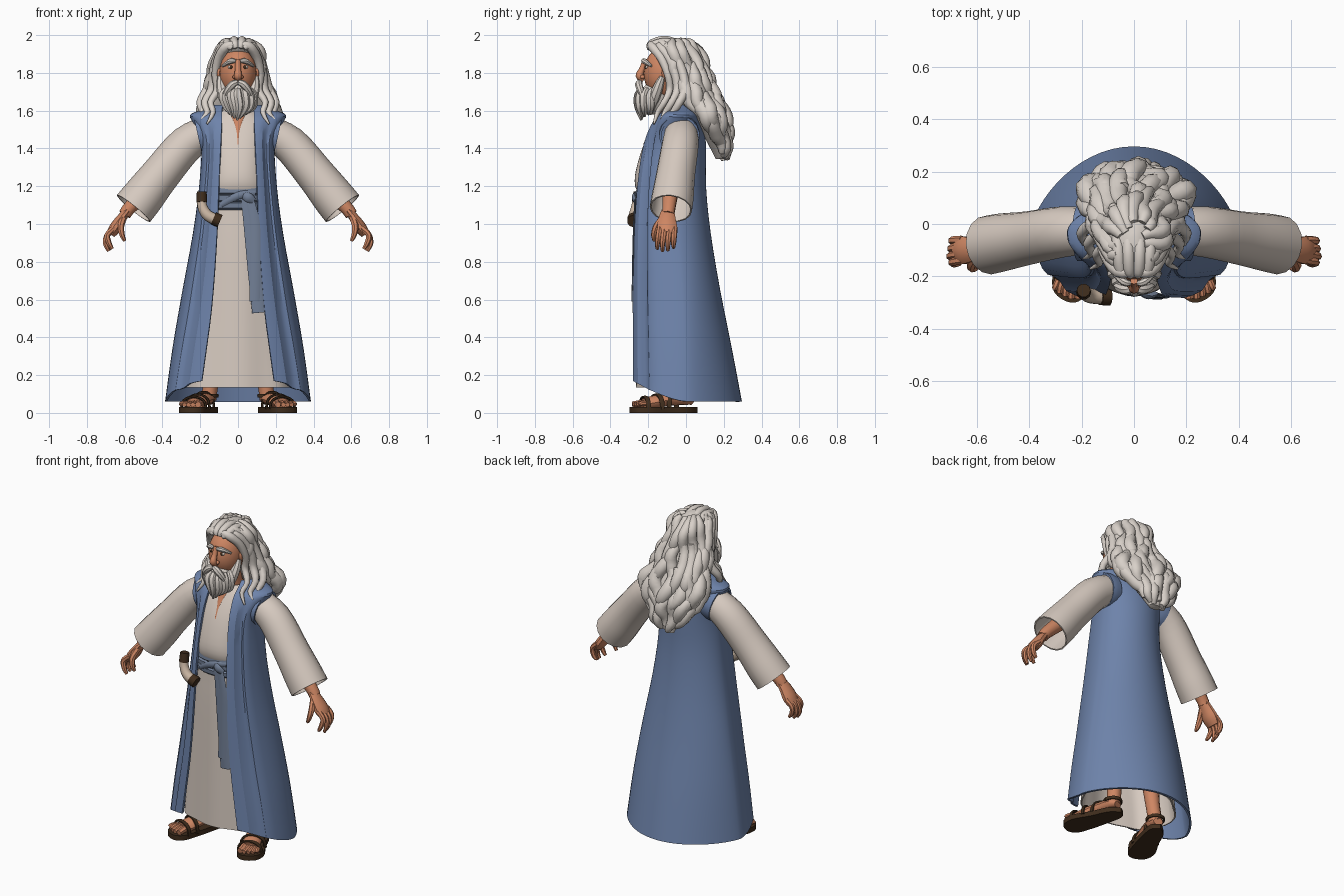
import bpy, bmesh, math, random
from mathutils import Vector

random.seed(4)
old = bpy.data.objects.get("Cube")
if old:
    bpy.data.objects.remove(old)


def material(name, r, g, b):
    m = bpy.data.materials.new(name)
    m.use_nodes = True
    m.diffuse_color = (r, g, b, 1)
    node = next(n for n in m.node_tree.nodes if n.type == 'BSDF_PRINCIPLED')
    node.inputs["Base Color"].default_value = (r, g, b, 1)
    return m


BLUE = material("robe_blue", .155, .228, .405)
SASH = material("sash_grey_blue", .165, .21, .3)
CREAM = material("linen_cream", .68, .595, .53)
HAIR = material("hair_grey", .69, .635, .585)
SKIN = material("skin", .62, .24, .125)
BROWN = material("leather_brown", .05, .026, .012)
HORN = material("horn_tan", .58, .46, .36)
WHITE = material("eye_white", .7, .62, .55)
Y, Z = Vector((0, 1, 0)), Vector((0, 0, 1))


def smooth(rows, steps=4):
    """Catmull-Rom through rows of equal length"""
    out, n = [], len(rows) - 1
    for i in range(n):
        quad = [rows[max(0, min(n, i + k))] for k in (-1, 0, 1, 2)]
        for s in range(steps):
            t = s / steps
            out.append([.5 * (2 * b + (c - a) * t + (2 * a - 5 * b + 4 * c - d) * t * t
                        + (3 * b - a - 3 * c + d) * t ** 3) for a, b, c, d in zip(*quad)])
    return out + [list(rows[-1])]


def loft(rings, closed=True, caps=True):
    n = len(rings[0])
    verts = [v for ring in rings for v in ring]
    faces = []
    for r in range(len(rings) - 1):
        for i in range(n if closed else n - 1):
            j = (i + 1) % n
            faces.append((r * n + i, r * n + j, r * n + n + j, r * n + n + i))
    if caps:
        faces += [tuple(range(n)), tuple(range(len(verts) - n, len(verts)))]
    return verts, faces


def tube(rows, ref=Y, sides=8, flat=(1, 1), caps=True, steps=4):
    """rows hold x, y, z, radius; flat scales the section across and along ref"""
    rows = smooth(rows, steps)
    pts = [Vector(r[:3]) for r in rows]
    rings = []
    for i, p in enumerate(pts):
        d = (pts[min(i + 1, len(pts) - 1)] - pts[max(i - 1, 0)]).normalized()
        u = d.cross(ref).normalized()
        v = u.cross(d)
        rings.append([p + rows[i][3] * (u * math.cos(a) * flat[0] + v * math.sin(a) * flat[1])
                      for a in (math.tau * k / sides for k in range(sides))])
    return loft(rings, True, caps)


def ball(c, r, sides=20, rows=12):
    rings = []
    for j in range(rows + 1):
        a = math.pi * (.03 + .94 * j / rows)
        rings.append([Vector((c[0] + r[0] * math.sin(a) * math.cos(t), c[1] + r[1] * math.sin(a) * math.sin(t),
                              c[2] + r[2] * math.cos(a))) for t in (math.tau * k / sides for k in range(sides))])
    return loft(rings)


def build(name, parts, mat, thick=0, angle=40):
    verts, faces = [], []
    for v, f in parts:
        faces += [tuple(i + len(verts) for i in q) for q in f]
        verts += v
    mesh = bpy.data.meshes.new(name)
    mesh.from_pydata(verts, [], faces)
    bm = bmesh.new()
    bm.from_mesh(mesh)
    bmesh.ops.recalc_face_normals(bm, faces=bm.faces[:])
    bm.to_mesh(mesh)
    bm.free()
    mesh.materials.append(mat)
    ob = bpy.data.objects.new(name, mesh)
    bpy.context.collection.objects.link(ob)
    bpy.ops.object.select_all(action='DESELECT')
    ob.select_set(True)
    bpy.context.view_layer.objects.active = ob
    if thick:
        m = ob.modifiers.new("thickness", 'SOLIDIFY')
        m.thickness, m.offset = thick, 0
        bpy.ops.object.convert(target='MESH')
    bpy.ops.object.shade_smooth_by_angle(angle=math.radians(angle))


def section(row, t, p):
    """row: z, opening, front y, half width, side y, back y; the back narrows towards the hem"""
    z, a, f, w, c, b = row
    ct, st = math.cos(t), math.sin(t)
    if st > 0:
        return Vector((w * ct, c + (b - c) * st ** (1.1 + .4 * max(0, 1 - z)), z))
    return Vector((w * math.copysign(abs(ct) ** p, ct), c - (c - f) * abs(st) ** p, z))


# Sleeveless open cloak with pleated front edges and a lifted front hem
cloak = [(.06, .19, -.285, .38, .0, .29), (.35, .16, -.28, .34, -.01, .235), (.65, .13, -.275, .288, -.025, .175),
         (.95, .11, -.27, .233, -.05, .125), (1.2, .1, -.255, .2, -.06, .1), (1.42, .09, -.22, .19, -.05, .1),
         (1.54, .085, -.17, .235, -.04, .085), (1.575, .085, -.14, .248, -.03, .075), (1.595, .085, -.12, .2, -.025, .07),
         (1.625, .08, -.09, .12, -.02, .055)]
PLEAT = (.012, .014, .013, -.01, -.008, .008, .012, .006)
COLS = 50
rings = []
for row in smooth(cloak, 3):
    t0 = math.acos((row[1] / row[3]) ** 1.25)
    ring = []
    for i in range(COLS + 1):
        v = section(row, -t0 + (math.pi + 2 * t0) * i / COLS, .8)
        k = min(i, COLS - i)
        if k < len(PLEAT):
            v.y -= PLEAT[k] * min(1, max(0, 1.62 - v.z) * 4)
        v.z += .12 * max(0, 1 - row[0] / .5) * max(0, -v.y / .27) ** 1.5
        ring.append(v)
    rings.append(ring)
build("cloak", [loft(rings, False, False)], BLUE, .012, 25)

# Long tunic
tunic = [(.135, 0, -.255, .295, -.02, .19), (.5, 0, -.25, .25, -.03, .15), (.9, 0, -.245, .2, -.05, .1),
         (1.12, 0, -.238, .175, -.06, .075), (1.2, 0, -.265, .175, -.06, .075), (1.28, 0, -.262, .17, -.05, .075),
         (1.42, 0, -.22, .17, -.05, .07), (1.53, 0, -.165, .17, -.04, .06), (1.6, 0, -.12, .09, -.03, .03)]
rings = []
for row in smooth(tunic, 3):
    ring = []
    for k in range(64):
        v = section(row, math.tau * k / 64, .85)
        v.y -= .007 * math.cos(k * math.tau / 8) * max(0, min(1, 1.1 - v.z))
        ring.append(v)
    rings.append(ring)
build("tunic", [loft(rings, True, False)], CREAM, .008, 30)

# Wrapped belt, knot and hanging sash ends
rings = [[section((z, 0, -.25 - o, .18 + o, -.06, .08 + o), math.tau * k / 40, .85) for k in range(40)]
         for z, o in ((1.075, 0), (1.085, .012), (1.11, .014), (1.117, .004), (1.125, .016), (1.15, .017),
                      (1.157, .005), (1.165, .015), (1.19, .012), (1.2, 0))]
build("belt", [loft(rings, True, False)], SASH, 0, 35)
build("sash_ends", [
    tube([(.045, -.262, 1.13, .028), (.07, -.268, .95, .036), (.088, -.274, .75, .036), (.108, -.278, .53, .033)],
         flat=(1, .22), sides=6),
    tube([(.06, -.268, 1.14, .022), (.09, -.275, 1.0, .026), (.092, -.28, .8, .028), (.088, -.283, .59, .028)],
         flat=(1, .22), sides=6),
    tube([(.03, -.266, 1.15, .02), (.055, -.274, 1.14, .026), (.08, -.266, 1.12, .02)], flat=(1, .5)),
    tube([(-.09, -.245, 1.1, .016), (0, -.267, 1.15, .02), (.09, -.245, 1.165, .016)], flat=(1, .5))], SASH)

# Drinking horn at the right hip
path = [(-.195, -.255, 1.15, .022), (-.188, -.265, 1.09, .026), (-.16, -.275, 1.045, .029), (-.11, -.278, 1.02, .03)]
build("horn", [tube(path, sides=10)], HORN)
build("horn_caps", [tube([(-.192, -.253, 1.17, .026), (-.192, -.26, 1.115, .029)], sides=10),
                    tube([(-.13, -.277, 1.03, .034), (-.095, -.277, 1.015, .035)], sides=10)], BROWN)

for s, side in ((1, "left"), (-1, "right")):
    def flip(rows):
        return [(s * r[0],) + tuple(r[1:]) for r in rows]

    # Sleeve, shoulder edge of the cloak, forearm and hand
    build(side + "_sleeve", [tube(flip([(.13, -.025, 1.5, .08), (.27, -.03, 1.425, .093), (.41, -.055, 1.262, .099),
                                        (.5, -.07, 1.148, .107), (.553, -.08, 1.082, .109)]),
                                  sides=16, caps=False)], CREAM, .008, 30)
    build(side + "_armhole", [tube(flip([(.15, -.035, 1.482, .098), (.185, -.035, 1.474, .102), (.212, -.035, 1.468, .101)]),
                                   sides=18, caps=False)], BLUE, .012)
    build(side + "_hand", [
        tube(flip([(.47, -.08, 1.19, .045), (.57, -.09, 1.09, .036), (.6, -.095, 1.05, .033)]), sides=10),
        tube(flip([(.585, -.095, 1.07, .032), (.62, -.1, 1.025, .043), (.65, -.1, .98, .05), (.675, -.1, .945, .04)]),
             flat=(.62, 1.1), sides=10)] + [
        tube(flip([(.655, y, .98, .016), (.692, y * 1.05, .942, .016), (.702 - b, y * 1.1, .897, .014),
                   (.685 - b, y * 1.1, .856 + e, .009)]), sides=7)
        for y, b, e in ((-.138, .02, .012), (-.113, 0, 0), (-.087, .005, .003), (-.06, .016, .018))] + [
        tube(flip([(.605, -.115, 1.04, .02), (.62, -.155, .99, .018), (.615, -.17, .945, .015),
                   (.6, -.168, .91, .009)]), sides=7)], SKIN)

    # Leg, foot and toes
    foot = [(.15, .035, .06, .026), (.16, 0, .072, .04), (.185, -.09, .07, .044), (.215, -.17, .056, .047),
            (.232, -.22, .046, .043)]
    build(side + "_foot", [tube(flip([(.12, -.01, .4, .055), (.14, -.005, .2, .042), (.155, .005, .07, .04)]), sides=10),
                           tube(flip(foot), ref=Z, sides=12, flat=(1.1, .75))] + [
        tube(flip([(.24 + o, -.2, .05, r), (.25 + o * 1.1, -.235, .05, r), (.255 + o * 1.1, f, .043, r * .85)]),
             ref=Z, sides=7)
        for o, f, r in ((-.04, -.284, .02), (-.014, -.284, .015), (.007, -.274, .014), (.026, -.262, .014),
                        (.043, -.246, .013))], SKIN)
    # Sandal sole and straps
    outline = smooth([(.148, .06), (.106, .02), (.128, -.1), (.155, -.2), (.185, -.275), (.24, -.3), (.304, -.26),
                      (.306, -.18), (.25, -.08), (.205, .015), (.148, .06)])[:-1]
    sole = loft([[Vector((s * x, y, z)) for x, y in outline] for z in (0, .012, .03)])
    build(side + "_sandal_sole", [sole], BROWN)
    straps = []
    for cx, cy, w, h, tilt in ((.235, -.218, .065, .085, .02), (.213, -.155, .063, .097, .03), (.183, -.07, .056, .11, -.02)):
        arc = [(cx + w * math.cos(a), cy + tilt * math.cos(a), .02 + (h - .02) * math.sin(a) ** .7, .014)
               for a in (math.pi * k / 8 for k in range(9))]
        straps.append(tube(flip(arc), sides=6, flat=(.5, 1), steps=2))
    ankle = [(.158 + .05 * math.cos(a), .0 + .052 * math.sin(a), .09, .011) for a in (math.tau * k / 12 for k in range(13))]
    straps.append(tube(flip(ankle), ref=Z, sides=6, flat=(.6, 1), steps=1))
    build(side + "_sandal_straps", straps, BROWN)

# Head, nose, ears, neck and open neckline
build("head", [ball((0, -.11, 1.8), (.1, .115, .14)),
               tube([(0, -.216, 1.87, .014), (0, -.232, 1.82, .016), (0, -.246, 1.785, .021), (0, -.222, 1.765, .018)]),
               tube([(0, -.03, 1.52, .085), (0, -.06, 1.6, .062), (0, -.08, 1.72, .06)], sides=14)]
      + [ball((s * .017, -.23, 1.778), (.013, .014, .011), 8, 6) for s in (-1, 1)]
      + [ball((s * .1, -.11, 1.8), (.012, .02, .032), 10, 8) for s in (-1, 1)], SKIN, 0, 60)
build("neckline", [tube([(0, -.135, 1.605, .05), (0, -.17, 1.535, .02), (0, -.2, 1.48, .006), (0, -.226, 1.42, .003)],
                        flat=(1, .3))], SKIN)
build("eye_whites", [ball((s * .037, -.206, 1.83), (.016, .01, .009), 12, 8) for s in (-1, 1)], WHITE)
build("pupils", [ball((s * .036, -.212, 1.83), (.009, .007, .009), 10, 8) for s in (-1, 1)], BROWN)
build("eyebrows", [tube([(s * .012, -.226, 1.862, .009), (s * .04, -.22, 1.862, .015), (s * .082, -.184, 1.836, .007)],
                        ref=Z) for s in (-1, 1)], HAIR)

# Beard and moustache
beard = [ball((0, -.17, 1.665), (.076, .078, .085))]
for s in (-1, 1):
    beard.append(tube([(s * .004, -.243, 1.75, .014), (s * .03, -.25, 1.738, .02), (s * .06, -.238, 1.7, .017),
                       (s * .075, -.225, 1.66, .005)]))
    beard.append(tube([(s * .094, -.125, 1.78, .014), (s * .09, -.145, 1.73, .026), (s * .072, -.17, 1.66, .028),
                       (s * .04, -.19, 1.58, .008)]))
for k in range(7):
    a = (k - 3) / 3
    x, y = .075 * math.sin(a * 1.35), -.165 - .08 * math.cos(a * 1.35)
    beard.append(tube([(x * .8, y + .01, 1.715, .014), (x * 1.08, y - .006, 1.68, .025),
                       (x * .9 + .008, y - .006, 1.62, .023), (x * .4 - .006, y * .6 - .09, 1.55 + .03 * abs(a), .006)], sides=7))
build("beard", beard, HAIR)

# Hair mass, then overlapping wavy locks that follow its surface
mass = smooth([(1.985, -.085, .02, .04), (1.965, -.08, .06, .1), (1.93, -.07, .092, .12), (1.88, -.035, .11, .11),
               (1.8, -.01, .126, .11), (1.7, .03, .145, .11), (1.6, .085, .192, .1), (1.5, .14, .155, .068),
               (1.4, .172, .085, .043), (1.345, .182, .04, .025)], 4)


def hair_point(phi, z, out):
    row = min(mass, key=lambda r: abs(r[0] - z))
    return Vector(((row[2] + out) * math.sin(phi), row[1] + (row[3] + out) * math.cos(phi), z))


locks = [loft([[hair_point(math.tau * k / 28, r[0], 0) for k in range(28)] for r in mass])]
for count, spread, top, bottom, rad in ((11, 2.0, 1.97, 1.73, .032), (11, 1.8, 1.85, 1.57, .037),
                                        (9, 1.6, 1.72, 1.47, .042), (7, 1.3, 1.58, 1.365, .037)):
    for k in range(count):
        phi = spread * (2 * k / (count - 1) - 1)
        phase, drop = random.uniform(0, 6), random.uniform(-.035, .03)
        rows = []
        for j in range(8):
            f = j / 7
            z = top + (bottom + drop - top) * f ** (1.5 if top > 1.9 else 1)
            p = hair_point(phi + .13 * math.sin(phase + f * 6), z, .014 * math.sin(phase + f * 8))
            rows.append((*p, rad * (.3 + .75 * math.sin(math.pi * min(1, f * .85 + .1)))))
        locks.append(tube(rows, ref=Vector((math.cos(phi), -math.sin(phi), 0)), sides=8, steps=2))
for s in (-1, 1):
    # Locks framing the face, spilling over the shoulders
    for w, y, end, r in ((0, 0, 1.53), (.03, .045, 1.555), (.055, .09, 1.575)) and \
            ((0, 0, 1.53, .8), (.03, .04, 1.555, .95), (.055, .08, 1.575, 1)):
        locks.append(tube([(s * .012, -.185 + y, 1.948, .018), (s * (.06 + w * .4), -.18 + y, 1.94, .025),
                           (s * (.1 + w * .3), -.13 + y, 1.88, .025), (s * (.12 + w * .4), -.095 + y, 1.79, .025 * r),
                           (s * (.108 + w), -.085 + y, 1.71, .026 * r), (s * (.145 + w), -.115 + y, 1.645, .021 * r),
                           (s * (.132 + w), -.15 + y, 1.59, .017 * r), (s * (.165 + w), -.17 + y, end, .005)],
                          sides=8, steps=3))
    for x in (.018, .05):
        top = 1.982 - x * .35
        locks.append(tube([(s * x * .6, -.195, 1.93, .014), (s * x, -.18, top - .02, .022), (s * x * 1.2, -.1, top - .004, .024),
                           (s * x * 1.3, 0, top - .045, .02)], ref=Vector((1, 0, 0)), sides=8))
build("hair", locks, HAIR, 0, 50)
